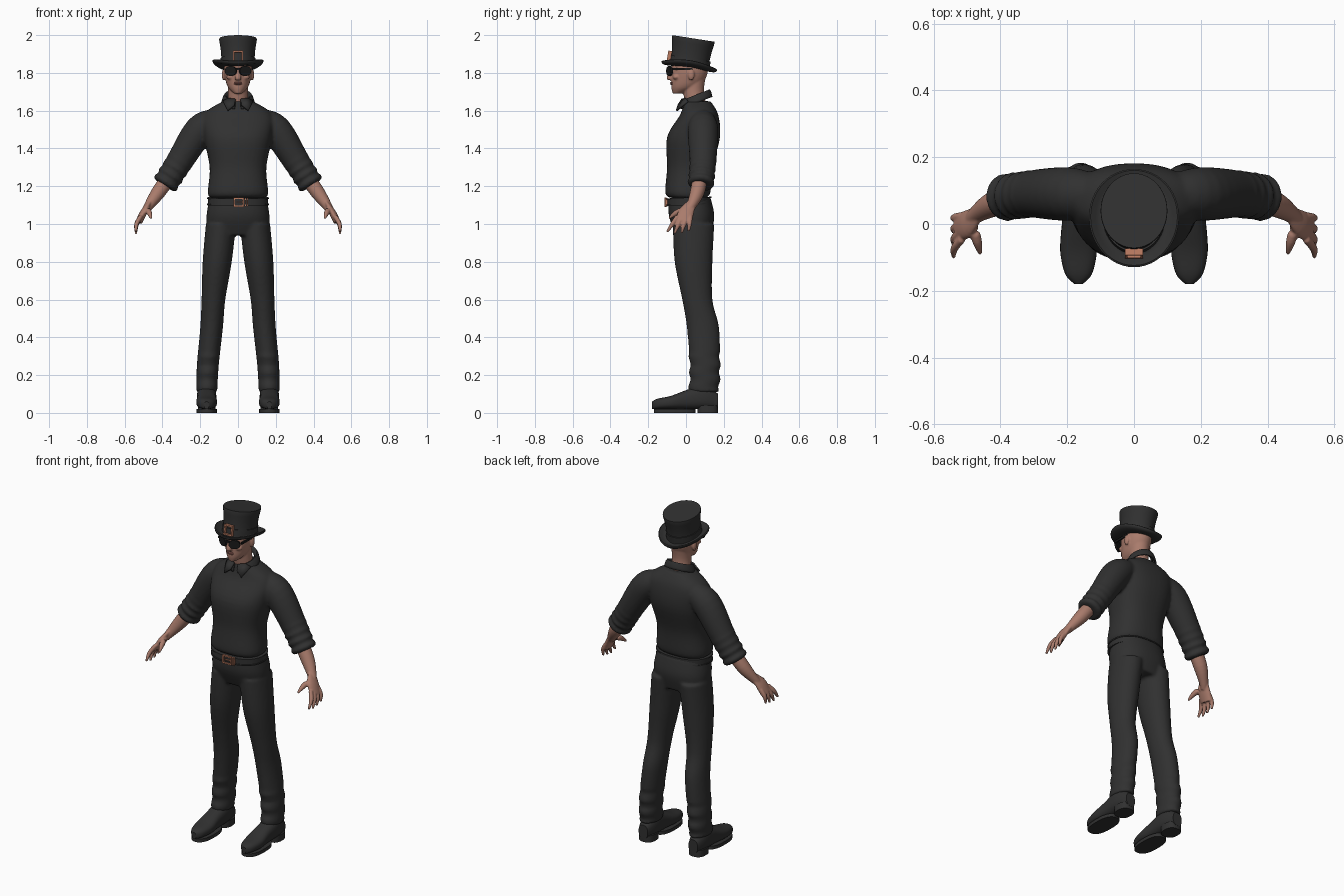
import bpy, bmesh, math
from mathutils import Vector, Matrix

default_cube = bpy.data.objects.get("Cube")
if default_cube:
    bpy.data.objects.remove(default_cube)


def material(name, red, green, blue):
    made = bpy.data.materials.new(name)
    made.use_nodes = True
    made.diffuse_color = (red, green, blue, 1)
    shader = made.node_tree.nodes["Principled BSDF"]
    shader.inputs["Base Color"].default_value = made.diffuse_color
    shader.inputs["Roughness"].default_value = .8
    return made


CLOTH = material("charcoal cloth", .03, .03, .03)
LENS = material("black lens", .01, .01, .01)
SKIN = material("skin", .4, .2, .15)
LIP = material("lip", .3, .12, .1)
COPPER = material("copper", .5, .2, .12)
SIDES = {"left": 1, "right": -1}


def smooth_rows(rows, steps):
    """Pass a smooth curve through a few key rows."""
    keys = [Vector(row) for row in rows]
    dense = []
    for i, (start, end) in enumerate(zip(keys, keys[1:])):
        before = keys[max(i - 1, 0)]
        after = keys[min(i + 2, len(keys) - 1)]
        leave, arrive = (end - before) / 2, (after - start) / 2
        for step in range(steps):
            t = step / steps
            ease = t * t * (3 - 2 * t)
            dense.append(start.lerp(end, ease) + leave * t * (1 - t) ** 2 - arrive * t * t * (1 - t))
    return dense + [keys[-1]]


def loft(bm, rings, segments=32, power=2):
    """Closed skin through (centre, u, v) rings; power squares off the section."""
    def bend(value):
        return math.copysign(abs(value) ** (2 / power), value)
    angles = [math.tau * i / segments for i in range(segments)]
    loops = [[bm.verts.new(centre + u * bend(math.cos(a)) + v * bend(math.sin(a))) for a in angles]
             for centre, u, v in rings]
    for lower, upper in zip(loops, loops[1:]):
        for i in range(segments):
            bm.faces.new((lower[i - 1], lower[i], upper[i], upper[i - 1]))
    bm.faces.new(loops[0])
    bm.faces.new(loops[-1])


def stack(bm, rows, side=1, steps=5, tilt=0, **options):
    """Level sections: x, y, z, half width, half depth."""
    rings = [(Vector((x * side, y, z)), Vector((width, 0, 0)), Vector((0, depth, depth * tilt)))
             for x, y, z, width, depth in smooth_rows(rows, steps)]
    loft(bm, rings, **options)


def tube(bm, rows, side=1, flat=1, **options):
    """Sections square to a path: x, y, z, radius."""
    dense = smooth_rows(rows, 5)
    path = [Vector((row[0] * side, row[1], row[2])) for row in dense]
    rings = []
    for i, row in enumerate(dense):
        along = (path[min(i + 1, len(path) - 1)] - path[max(i - 1, 0)]).normalized()
        up = Vector((0, 0, 1)) if abs(along.y) > .9 else Vector((0, 1, 0))
        u = (up - along * up.dot(along)).normalized() * row[3]
        rings.append((path[i], u, along.cross(u) * flat))
    loft(bm, rings, **options)


def finish(name, bm, colour, voxel=0):
    """Turn the mesh into an object; voxel blends overlapping parts."""
    bmesh.ops.recalc_face_normals(bm, faces=bm.faces)
    mesh = bpy.data.meshes.new(name)
    bm.to_mesh(mesh)
    bm.free()
    mesh.materials.append(colour)
    made = bpy.data.objects.new(name, mesh)
    bpy.context.collection.objects.link(made)
    bpy.ops.object.select_all(action="DESELECT")
    bpy.context.view_layer.objects.active = made
    made.select_set(True)
    bpy.ops.object.shade_smooth_by_angle(angle=math.radians(40))
    if voxel:
        blend = made.modifiers.new("blend", "REMESH")
        blend.mode = "VOXEL"
        blend.voxel_size = voxel
        blend.use_smooth_shade = True
        soften = made.modifiers.new("soften", "SMOOTH")
        soften.factor = .5
        soften.iterations = 3
    return made


def box(bm, place, size):
    matrix = Matrix.Translation(place) @ Matrix.Diagonal((*size, 1))
    bmesh.ops.create_cube(bm, size=1, matrix=matrix)


def ball(bm, place, size):
    matrix = Matrix.Translation(place) @ Matrix.Diagonal((*size, 1))
    bmesh.ops.create_uvsphere(bm, u_segments=20, v_segments=12, radius=1, matrix=matrix)


def buckle_frame(bm, place, width, height, bar=.008, depth=.012):
    for way in (-1, 1):
        box(bm, Vector(place) + Vector((way * (width - bar) / 2, 0, 0)), (bar, depth, height))
        box(bm, Vector(place) + Vector((0, 0, way * (height - bar) / 2)), (width, depth, bar))


# Shirt: torso, sleeves and rolled cuffs
bm = bmesh.new()
stack(bm, [(0, .01, 1.14, .15, .1), (0, .01, 1.17, .16, .12), (0, .02, 1.3, .15, .12),
           (0, .04, 1.46, .18, .14), (0, .07, 1.58, .18, .1), (0, .06, 1.65, .08, .07)],
      segments=40, power=2.4)
elbow, cuff = Vector((.31, .09, 1.33)), Vector((.38, .08, 1.22))
for side in SIDES.values():
    tube(bm, [(.11, .09, 1.55, .06), (.2, .09, 1.5, .08), (*elbow, .07), (*cuff, .06)], side)
    for i in range(4):
        middle, half = elbow.lerp(cuff, i / 3), (cuff - elbow) / 7
        tube(bm, [(*(middle - half), .06), (*middle, .073), (*(middle + half), .06)], side)
finish("shirt", bm, CLOTH, voxel=.009)

# Collar: tilted band open at the throat, with two pointed wings
bm = bmesh.new()
stack(bm, [(0, .055, 1.64, .085, .08), (0, .055, 1.68, .07, .07), (0, .055, 1.66, .06, .06)],
      steps=3, tilt=.4)
open_faces = [face for face in bm.faces if len(face.verts) > 4
              or face.calc_center_median().y < 0 and abs(face.calc_center_median().x) < .02]
bmesh.ops.delete(bm, geom=open_faces, context="FACES")
for side in SIDES.values():
    wing = [(.013, -.02, 1.66), (.02, -.04, 1.63), (.055, -.05, 1.6), (.08, .01, 1.65), (.05, 0, 1.665)]
    bm.faces.new([bm.verts.new((x * side, y, z)) for x, y, z in wing])
thickness = finish("shirt_collar", bm, CLOTH).modifiers.new("thickness", "SOLIDIFY")
thickness.thickness = .01
thickness.offset = 0

# Trousers: hips and two legs, creased above the shoes
bm = bmesh.new()
stack(bm, [(0, .02, 1.14, .15, .11), (0, .03, 1.04, .167, .12), (0, .04, .94, .16, .09)],
      segments=40, power=2.3)
for side in SIDES.values():
    stack(bm, [(.09, .04, 1, .08, .11), (.11, .04, .8, .077, .1), (.13, .06, .6, .063, .08),
               (.14, .09, .45, .06, .085), (.16, .1, .25, .058, .08), (.165, .095, .11, .055, .08)],
          side, steps=8)
for vert in bm.verts:
    if vert.co.z < .3:
        vert.co.y += .006 * math.sin(vert.co.z * 80)
finish("trousers", bm, CLOTH, voxel=.009)

# Shoes: upper lofted from heel to toe, on a sole with a heel block
for label, side in SIDES.items():
    bm = bmesh.new()
    rings = []
    for y, width, top in smooth_rows([(.17, .03, .1), (.1, .05, .15), (0, .05, .12),
                                      (-.08, .055, .09), (-.15, .04, .075), (-.18, .012, .06)], 4):
        rings.append((Vector((.166 * side, y, top / 2 + .01)), Vector((width, 0, 0)),
                      Vector((0, 0, top / 2 - .01))))
    loft(bm, rings, power=2.5)
    finish(label + "_shoe", bm, CLOTH)
    bm = bmesh.new()
    for y, width, length, top in ((.115, .047, .055, .04), (-.06, .054, .11, .02)):
        stack(bm, [(.166, y, z, width, length) for z in (0, top)], side, power=2.5)
    finish(label + "_sole", bm, CLOTH)

# Belt: strap with raised edges, buckle and keeper
bm = bmesh.new()
for low, high, swell in ((1.1, 1.14, 0), (1.1, 1.107, .004), (1.133, 1.14, .004)):
    stack(bm, [(0, .014, z, .16 + swell, .117 + swell) for z in (low, high)],
          segments=40, power=2.3, tilt=.04)
finish("belt", bm, CLOTH)
bm = bmesh.new()
buckle_frame(bm, (.004, -.108, 1.116), width=.058, height=.05)
box(bm, (.012, -.11, 1.116), (.04, .006, .006))
for x in (.04, .05):
    box(bm, (x, -.105, 1.116), (.005, .012, .045))
finish("belt_buckle", bm, COPPER)

# Forearms and hands with four fanned fingers and a thumb
for label, side in SIDES.items():
    bm = bmesh.new()
    tube(bm, [(.35, .08, 1.27, .04), (.42, .06, 1.17, .038), (.47, .03, 1.1, .026), (.49, .01, 1.07, .02)], side)
    tube(bm, [(.47, .03, 1.11, .026), (.5, 0, 1.06, .042), (.525, -.01, 1.01, .04)], side, flat=.45)
    for finger in range(4):
        knuckle = Vector((.515, -.045 + finger * .023, 1.04))
        tip = Vector((.54, -.1 + finger * .038, .945 + abs(finger - 1.3) * .01))
        joint = knuckle.lerp(tip, .5) + Vector((.01, 0, 0))
        tube(bm, [(*knuckle, .012), (*joint, .012), (*tip, .006)], side, segments=12)
    tube(bm, [(.485, 0, 1.08, .016), (.47, -.05, 1.06, .015), (.46, -.09, 1.03, .006)], side, segments=12)
    finish(label + "_forearm_and_hand", bm, SKIN, voxel=.0045)

# Head: skull, neck, nose, cheeks and ears
bm = bmesh.new()
stack(bm, [(0, -.045, 1.69, .02, .025), (0, -.01, 1.72, .05, .067), (0, .01, 1.76, .066, .088),
           (0, .02, 1.82, .075, .097), (0, .02, 1.9, .065, .085)])
stack(bm, [(0, .06, 1.6, .06, .055), (0, .04, 1.7, .052, .055), (0, .045, 1.78, .055, .06)])
stack(bm, [(0, -.08, 1.762, .012, .01), (0, -.087, 1.772, .017, .016), (0, -.076, 1.83, .009, .01)])
for side in SIDES.values():
    ball(bm, (.076 * side, .028, 1.79), (.01, .017, .03))
    ball(bm, (.04 * side, -.052, 1.778), (.022, .018, .014))
finish("head", bm, SKIN, voxel=.005)
bm = bmesh.new()
for z in (1.741, 1.748):
    ball(bm, (0, -.073, z), (.022, .011, .005))
finish("lips", bm, LIP)

# Dark glasses wrapping round the brow
bm = bmesh.new()
for side in SIDES.values():
    turn = Matrix.Rotation(.4 * side, 4, "Z") @ Matrix.Rotation(math.pi / 2, 4, "X")
    place = Matrix.Translation((.038 * side, -.087, 1.81)) @ turn @ Matrix.Diagonal((.033, .026, 1, 1))
    bmesh.ops.create_cone(bm, cap_ends=True, segments=24, radius1=1, radius2=1, depth=.012, matrix=place)
    box(bm, (.075 * side, -.02, 1.82), (.008, .11, .012))
box(bm, (0, -.093, 1.82), (.03, .01, .01))
finish("dark_glasses", bm, LENS)

# Tall hat: brim curled up at the sides, flared crown, band and buckle, all leaning back
lean = Matrix.Translation((0, .016, 1.828)) @ Matrix.Rotation(-.155, 4, "X")
bm = bmesh.new()
profile = [(.08, 0), (.12, 0), (.134, .01), (.13, .02), (.1, .01), (.09, .02), (.088, .05),
           (.092, .1), (.1, .15), (.097, .156)]
stack(bm, [(0, 0, z, radius, radius + .014) for radius, z in profile], steps=2, segments=48)
for vert in bm.verts:
    if vert.co.z < .03:
        vert.co.z += (vert.co.x * 1.2) ** 2 - .005
bm.transform(lean)
finish("tall_hat", bm, CLOTH)
bm = bmesh.new()
stack(bm, [(0, 0, z, .092, .108) for z in (.01, .05)], segments=48)
bm.transform(lean)
finish("hat_band", bm, CLOTH)
bm = bmesh.new()
buckle_frame(bm, (0, -.112, .042), width=.054, height=.06, depth=.02)
bm.transform(lean)
finish("hat_buckle", bm, COPPER)
